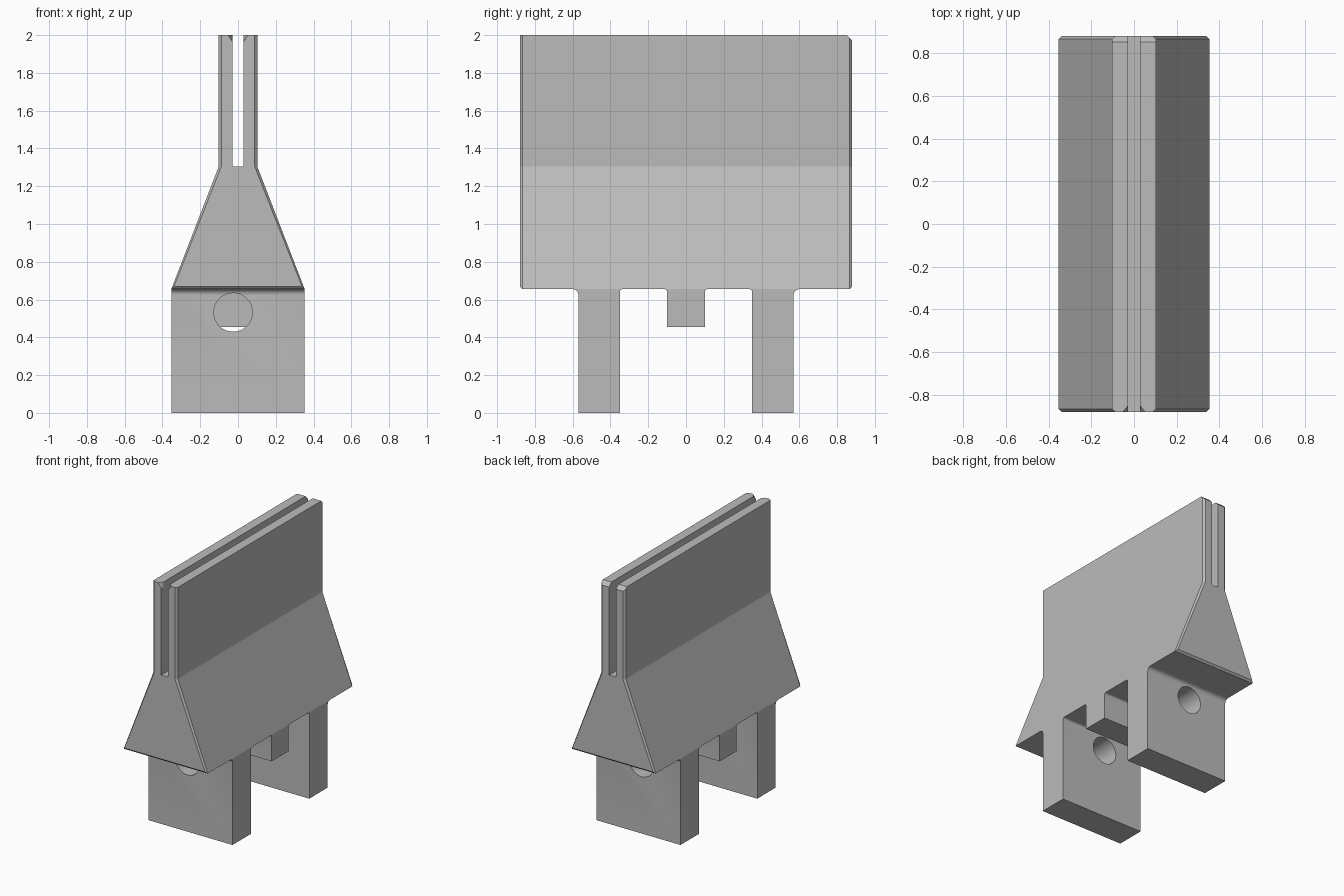
import bpy, bmesh, math
from mathutils import Vector

cube = bpy.data.objects.get("Cube")
if cube:
    bpy.data.objects.remove(cube, do_unlink=True)

# Single grey material
grey = bpy.data.materials.new("plain_grey")
grey.use_nodes = True
colour = (0.5, 0.5, 0.5, 1)
grey.diffuse_color = colour
grey.node_tree.nodes["Principled BSDF"].inputs["Base Color"].default_value = colour

HALF_W, HALF_L, BASE, NECK, TOP = 0.353, 0.88, 0.655, 1.305, 2.0
JAW, SLOT, BEVEL = 0.102, 0.029, 0.014


def loft(name, rings):
    """Skin equal-length closed rings and cap both ends."""
    bm = bmesh.new()
    loops = [[bm.verts.new(p) for p in ring] for ring in rings]
    n = len(loops[0])
    for a, b in zip(loops, loops[1:]):
        for i in range(n):
            j = (i + 1) % n
            bm.faces.new((a[i], a[j], b[j], b[i]))
    bm.faces.new(loops[0])
    bm.faces.new(loops[-1])
    bmesh.ops.recalc_face_normals(bm, faces=bm.faces)
    mesh = bpy.data.meshes.new(name)
    bm.to_mesh(mesh)
    bm.free()
    mesh.materials.append(grey)
    obj = bpy.data.objects.new(name, mesh)
    bpy.context.collection.objects.link(obj)
    return obj


def smooth(obj):
    bpy.ops.object.select_all(action="DESELECT")
    obj.select_set(True)
    bpy.context.view_layer.objects.active = obj
    bpy.ops.object.shade_smooth_by_angle(angle=math.radians(30))


# Wedge body with two upright jaws; end rings carry the bevels and slot mouth
def body_ring(y, inset=0, drop=0, flare=0):
    side = [(HALF_W - inset, BASE + inset), (JAW - inset, NECK),
            (JAW - inset, TOP - drop), (SLOT + flare, TOP - drop),
            (SLOT, TOP - 0.035), (SLOT, NECK)]
    outline = side + [(-x, z) for x, z in reversed(side)]
    return [Vector((x, y, z)) for x, z in outline]


loft("wedge_body", [
    body_ring(-HALF_L, inset=BEVEL, flare=0.024),
    body_ring(-HALF_L + BEVEL, flare=0.012),
    body_ring(-HALF_L + 2 * BEVEL),
    body_ring(HALF_L - 2 * BEVEL),
    body_ring(HALF_L - BEVEL, drop=BEVEL),
    body_ring(HALF_L, inset=BEVEL, drop=2 * BEVEL),
])


# Blocks under the body, with concave fillets where they meet it
def hanging_block(name, y0, y1, bottom, r0, r1):
    def fillet(y, r, sign):
        return [(y + sign * r * (1 - math.sin(t)), BASE - r * (1 - math.cos(t)))
                for t in (math.pi / 2 * k / 6 for k in range(7))]
    outline = [(y0, bottom), (y1, bottom)]
    outline += fillet(y1, r1, 1)[::-1] + fillet(y0, r0, -1)
    return loft(name, [[Vector((x, y, z)) for y, z in outline]
                       for x in (-HALF_W, HALF_W)])


smooth(hanging_block("centre_tab", -0.1, 0.1, 0.455, 0.015, 0.015))

for name, y0, y1, r0, r1 in (("front_leg", -0.57, -0.35, 0.03, 0.015),
                             ("back_leg", 0.35, 0.57, 0.015, 0.03)):
    leg = hanging_block(name, y0, y1, 0, r0, r1)
    # Round pin hole through the leg
    bpy.ops.mesh.primitive_cylinder_add(
        vertices=48, radius=0.102, depth=0.4,
        location=(-0.026, (y0 + y1) / 2, 0.532), rotation=(math.pi / 2, 0, 0))
    cutter = bpy.context.object
    cutter.name = "hole_cutter"
    cutter.hide_render = True
    cutter.data.materials.append(grey)
    cut = leg.modifiers.new("pin_hole", "BOOLEAN")
    cut.operation = "DIFFERENCE"
    cut.solver = "EXACT"
    cut.object = cutter
    smooth(leg)
    bpy.ops.object.modifier_apply(modifier=cut.name)
    bpy.data.objects.remove(cutter, do_unlink=True)
    smooth(leg)
